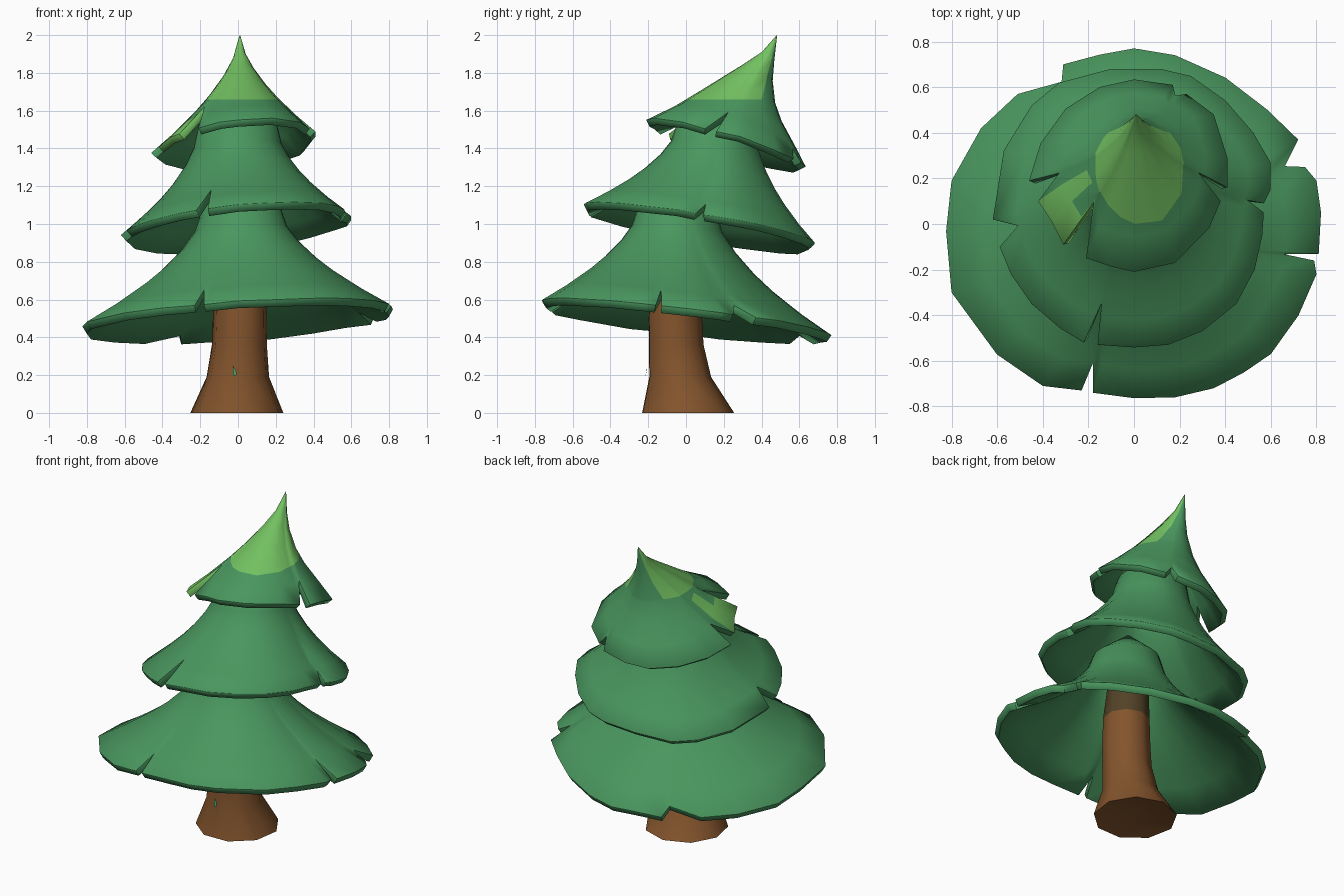
import bpy, bmesh, math
from mathutils import Vector

if "Cube" in bpy.data.objects:
    bpy.data.objects.remove(bpy.data.objects["Cube"])


def mat(name, rgb):
    m = bpy.data.materials.new(name)
    m.diffuse_color = (*rgb, 1)
    m.use_nodes = True
    m.node_tree.nodes["Principled BSDF"].inputs["Base Color"].default_value = m.diffuse_color
    return m


GREEN = mat("needle_green", (0.067, 0.305, 0.112))
LIGHT = mat("tip_light_green", (0.17, 0.53, 0.12))
BROWN = mat("bark_brown", (0.23, 0.09, 0.026))
DARK = mat("bark_dark_brown", (0.085, 0.055, 0.02))


def finish(bm, name, mats, thickness=0, tip=None):
    me = bpy.data.meshes.new(name)
    bm.to_mesh(me)
    bm.free()
    ob = bpy.data.objects.new(name, me)
    bpy.context.collection.objects.link(ob)
    for m in mats:
        me.materials.append(m)
    bpy.ops.object.select_all(action='DESELECT')
    ob.select_set(True)
    bpy.context.view_layer.objects.active = ob
    if thickness:
        # shell fades to nothing at the tip, with a rounded lip at the rim
        vg = ob.vertex_groups.new(name="shell")
        for v in me.vertices:
            vg.add([v.index], min(1, (v.co - Vector(tip)).length / .4), 'REPLACE')
        s = ob.modifiers.new("shell", 'SOLIDIFY')
        s.thickness = thickness
        s.offset = -1
        s.vertex_group = "shell"
        bpy.ops.object.modifier_apply(modifier=s.name)
        b = ob.modifiers.new("lip", 'BEVEL')
        b.width = .012
        b.limit_method = 'ANGLE'
        b.angle_limit = math.radians(60)
        bpy.ops.object.modifier_apply(modifier=b.name)
    bpy.ops.object.shade_smooth_by_angle(angle=math.radians(50))
    return ob


def bridge(bm, rings):
    n = len(rings[0])
    for a, b in zip(rings, rings[1:]):
        for i in range(n):
            j = (i + 1) % n
            bm.faces.new((a[i], b[i], b[j], a[j]))


def skirt(rim, centre, tilt, top, r_top, tip, power, sag=0):
    """Hollow flared cone; rim points closer in than their neighbours become notches."""
    pts = [Vector(p) - Vector(centre) for p in rim]
    if sum(a.cross(b) for a, b in zip(pts, pts[1:] + pts[:1])) < 0:
        pts.reverse()
    n = len(pts)
    c = Vector(centre)
    z0, zx, zy = tilt
    levels = (0.0, 0.07, 0.18, 0.34, 0.5, 0.75, 1.0)
    bm = bmesh.new()
    rings = [[] for _ in levels]
    for i, p in enumerate(pts):
        mean = (pts[i - 1].length + pts[(i + 1) % n].length) / 2
        end = min(1.0, p.length / mean)
        full = p / end
        start = Vector(top[:2]) + p.normalized() * r_top
        z_rim = z0 + zx * full.x + zy * full.y
        for k, u in enumerate(levels):
            q = u if u <= .5 else .5 + (u - .5) * 2 * (end - .5)
            xy = start.lerp(c + full, q)
            xy.y -= sag * q * (1 - q) ** 2
            z = top[2] + (z_rim - top[2]) * q ** power
            rings[k].append(bm.verts.new((xy.x, xy.y, z)))
    bridge(bm, rings)
    t = bm.verts.new(tip)
    for i in range(n):
        bm.faces.new((t, rings[0][i], rings[0][(i + 1) % n]))
    return bm


# Bottom skirt
rim = [(-.31, .70), (-.15, .74), (0, .77), (.18, .74), (.4, .64), (.58, .5), (.72, .37),
       (.63, .25), (.75, .25), (.80, .19), (.82, .05), (.81, -.13), (.60, -.11),
       (.79, -.16), (.80, -.22), (.72, -.4), (.6, -.57), (.48, -.65), (.35, -.72),
       (.18, -.76), (0, -.76), (-.18, -.74), (-.17, -.55), (-.23, -.73), (-.4, -.71),
       (-.6, -.57), (-.8, -.3), (-.82, -.03), (-.8, .19), (-.67, .42), (-.51, .57), (-.31, .61)]
tip = (.02, -.03, 1.26)
bm = skirt(rim, (0, 0), (.50, .065, -.115), (.02, -.05, 1.1), .2, tip, .59)
finish(bm, "bottom_skirt", [GREEN], .045, tip)

# Middle skirt
rim = [(-.16, -.53), (0, -.54), (.15, -.53), (.3, -.47), (.45, -.35), (.53, -.2), (.56, -.05),
       (.57, .05), (.46, .085), (.57, .09), (.6, .15), (.6, .27), (.52, .4), (.4, .54),
       (.25, .65), (.12, .68), (-.1, .67), (-.33, .62), (-.45, .52), (-.57, .32),
       (-.62, .02), (-.46, -.02), (-.59, -.1), (-.54, -.22), (-.45, -.35), (-.32, -.46),
       (-.22, -.52), (-.12, -.31)]
tip = (0, .2, 1.66)
bm = skirt(rim, (0, .07), (.995, .10, -.17), (0, .16, 1.54), .205, tip, .55)
finish(bm, "middle_skirt", [GREEN], .045, tip)

# Top skirt with bent tip; light green tip and flap
rim = [(-.21, -.15), (-.1, -.19), (0, -.21), (.18, -.17), (.33, -.02), (.38, .1), (.28, .17),
       (.41, .16), (.41, .28), (.35, .48), (.23, .57), (.18, .53), (.17, .61), (0, .63),
       (-.15, .6), (-.3, .5), (-.41, .35), (-.46, .19), (-.33, .175), (-.42, .1),
       (-.36, 0), (-.31, -.09), (-.18, .03)]
tip = (.01, .48, 2.0)
bm = skirt(rim, (0, .21), (1.425, .12, -.30), (.01, .479, 1.995), .003, tip, .63, .42)
for co, no in (((0, 0, 1.66), (0, 0, 1)), ((0, .41, 1.7), (0, 1, -.25))):
    bmesh.ops.bisect_plane(bm, geom=bm.verts[:] + bm.edges[:] + bm.faces[:],
                           plane_co=co, plane_no=no)
for f in bm.faces:
    x, y, z = f.calc_center_median()
    on_tip = z > 1.66 and y < .41 + .25 * (z - 1.7)
    a = math.degrees(math.atan2(y - .21, x)) % 360
    on_flap = 186 < a < 225 and math.hypot(x, y - .21) > .22
    f.material_index = int(on_tip or on_flap)
finish(bm, "top_skirt", [GREEN, LIGHT], .04, tip)

# Trunk: flared foot, slight bend, dark top under the needles
bm = bmesh.new()
rings = []
for x, y, z, r in ((.01, -.04, .95, .12), (.01, -.06, .69, .14), (.01, -.06, .5, .145),
                   (.008, -.055, .36, .148), (0, -.035, .19, .168), (-.005, .005, 0, .25)):
    rings.append([bm.verts.new((x + r * math.cos(math.tau * i / 9 + .2),
                                y + r * math.sin(math.tau * i / 9 + .2), z)) for i in range(9)])
bridge(bm, rings)
bm.faces.new(rings[0])
foot = bm.verts.new((0, 0, .06))
for i in range(9):
    bm.faces.new((foot, rings[-1][(i + 1) % 9], rings[-1][i]))
for f in bm.faces:
    f.material_index = int(f.calc_center_median().z > .69)
finish(bm, "trunk", [BROWN, DARK])

# Small green fleck on the front of the trunk
bm = bmesh.new()
bm.faces.new([bm.verts.new(p) for p in ((-.025, -.214, .195), (-.007, -.214, .2),
                                        (-.01, -.207, .225), (-.028, -.205, .25))])
finish(bm, "trunk_fleck", [GREEN])
